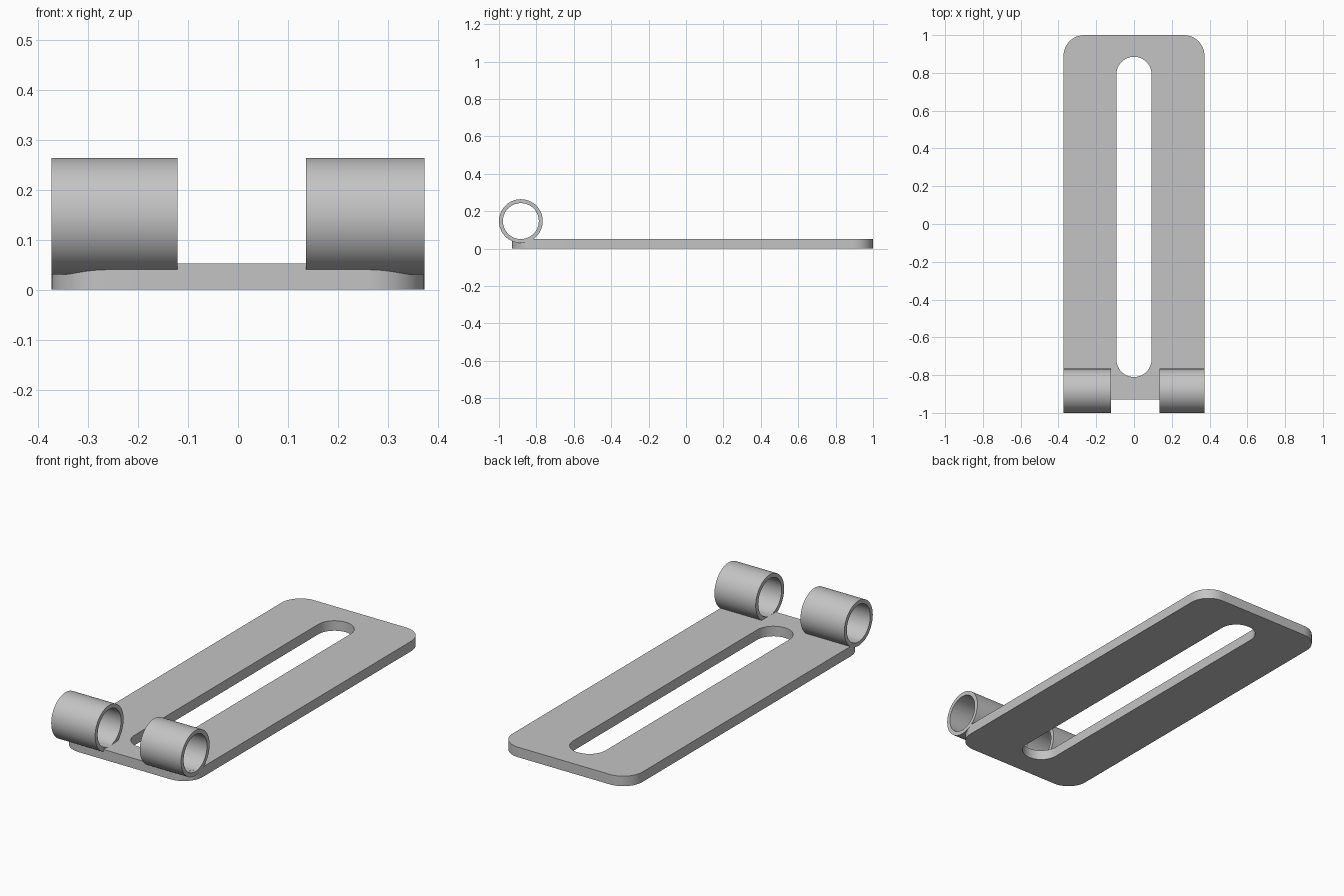
import bpy, bmesh
from math import sin, cos, pi, radians

cube = bpy.data.objects.get("Cube")
if cube:
    bpy.data.objects.remove(cube, do_unlink=True)

HALF_WIDTH = 0.373
THICKNESS = 0.052

grey = bpy.data.materials.new("satin grey")
grey.use_nodes = True
colour = (0.55, 0.55, 0.55, 1)
grey.diffuse_color = colour
grey.node_tree.nodes["Principled BSDF"].inputs["Base Color"].default_value = colour


def rounded_outline(half_x, y0, y1, radius, steps=16):
    """Counter-clockwise rounded rectangle."""
    corners = [(1, y1 - radius, 0), (-1, y1 - radius, 1),
               (-1, y0 + radius, 2), (1, y0 + radius, 3)]
    points = []
    for side, cy, quarter in corners:
        for i in range(steps + 1):
            a = (quarter + i / steps) * pi / 2
            p = (side * (half_x - radius) + radius * cos(a), cy + radius * sin(a))
            if not points or abs(p[0] - points[-1][0]) + abs(p[1] - points[-1][1]) > 1e-5:
                points.append(p)
    return points


def finish(name, bm):
    bmesh.ops.recalc_face_normals(bm, faces=bm.faces)
    mesh = bpy.data.meshes.new(name)
    bm.to_mesh(mesh)
    bm.free()
    mesh.materials.append(grey)
    obj = bpy.data.objects.new(name, mesh)
    bpy.context.collection.objects.link(obj)
    bpy.ops.object.select_all(action='DESELECT')
    obj.select_set(True)
    bpy.context.view_layer.objects.active = obj
    bpy.ops.object.shade_smooth_by_angle(angle=radians(30))
    return obj


def slotted_plate(name):
    bm = bmesh.new()
    edges = []
    for outline in (rounded_outline(HALF_WIDTH, -0.93, 1.0, 0.11),
                    rounded_outline(0.093, -0.81, 0.885, 0.0929)):
        verts = [bm.verts.new((x, y, 0)) for x, y in outline]
        edges += [bm.edges.new((v, verts[i - 1])) for i, v in enumerate(verts)]
    bmesh.ops.triangle_fill(bm, edges=edges, use_beauty=True)
    result = bmesh.ops.extrude_face_region(bm, geom=bm.faces[:], use_keep_orig=True)
    top = [g for g in result["geom"] if isinstance(g, bmesh.types.BMVert)]
    bmesh.ops.translate(bm, verts=top, vec=(0, 0, THICKNESS))
    return finish(name, bm)


def hinge_tube(name, x0, x1, outer=0.117, inner=0.096, y=-0.883, z=0.147, sides=64):
    bm = bmesh.new()
    section = [(x0, outer), (x1, outer), (x1, inner), (x0, inner)]
    rings = [[bm.verts.new((x, y + r * cos(2 * pi * i / sides), z + r * sin(2 * pi * i / sides)))
              for i in range(sides)] for x, r in section]
    for k, ring in enumerate(rings):
        prev = rings[k - 1]
        for i in range(sides):
            bm.faces.new((prev[i - 1], prev[i], ring[i], ring[i - 1]))
    return finish(name, bm)


# Flat plate with long slot
slotted_plate("slotted_plate")

# Two hinge knuckles over the front edge
hinge_tube("right_hinge_tube", -HALF_WIDTH, -0.121)
hinge_tube("left_hinge_tube", 0.136, HALF_WIDTH)
